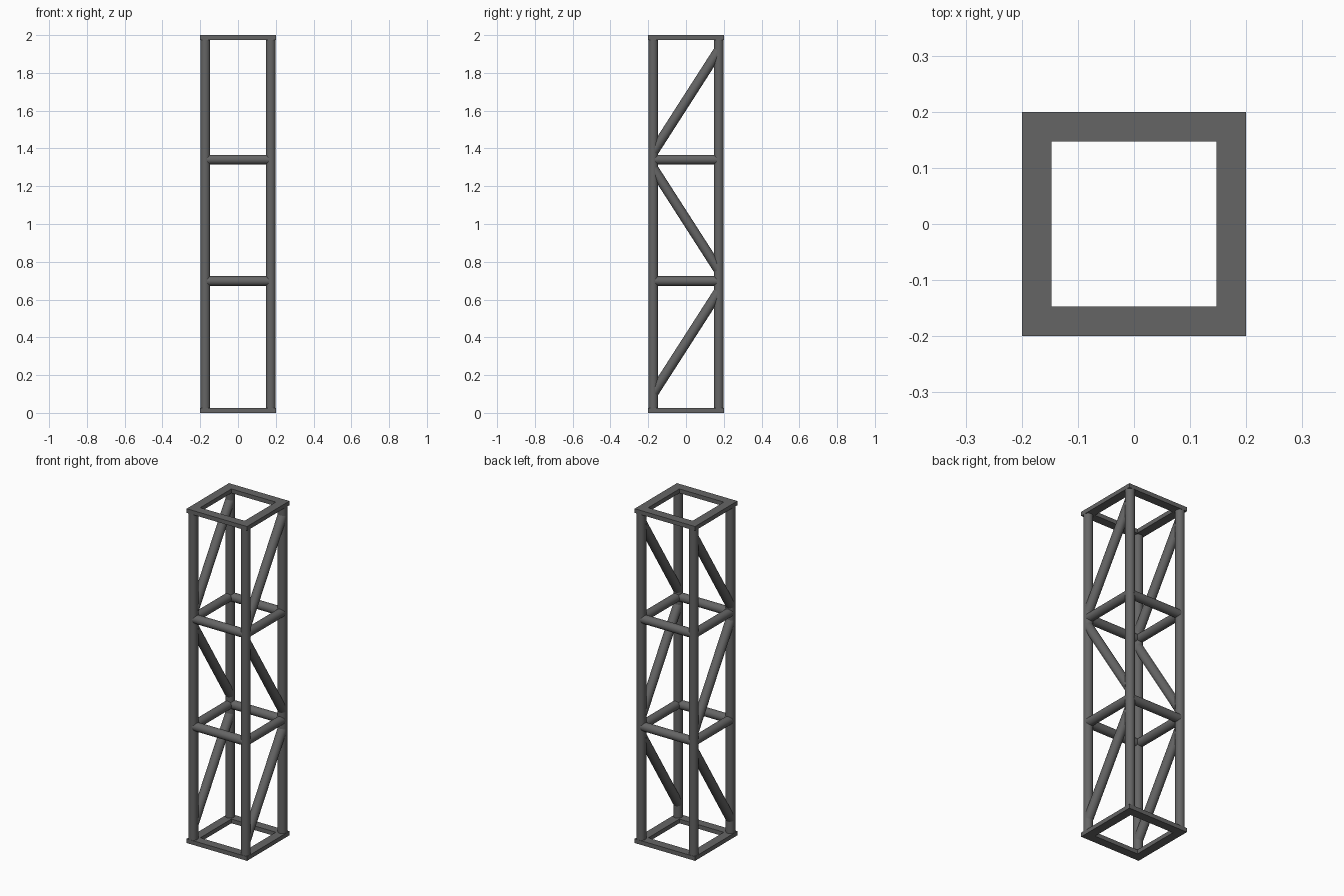
import bpy, bmesh, math
from mathutils import Vector

if "Cube" in bpy.data.objects:
    bpy.data.objects.remove(bpy.data.objects["Cube"])

C = 0.1735   # centre line of the legs
R = 0.0262   # tube radius

steel = bpy.data.materials.new("dark_steel")
steel.diffuse_color = (0.13, 0.13, 0.13, 1)
steel.use_nodes = True
steel.node_tree.nodes["Principled BSDF"].inputs["Base Color"].default_value = steel.diffuse_color


def tube(name, a, b, r=R):
    a, b = Vector(a), Vector(b)
    d = b - a
    bpy.ops.mesh.primitive_cylinder_add(vertices=32, radius=r, depth=d.length,
                                        location=(a + b) / 2)
    o = bpy.context.object
    o.name = name
    o.rotation_euler = d.to_track_quat('Z', 'Y').to_euler()
    o.data.materials.append(steel)
    bpy.ops.object.shade_smooth_by_angle(angle=math.radians(40))
    return o


def brace(x, z_mid, rise, half=0.165, r=R):
    # slanted tube whose ends are cut vertically, flush inside the legs
    o = tube("diagonal_brace", (x, -half, z_mid), (x, half, z_mid), r)
    slope = rise / half
    stretch = math.hypot(1, slope)
    m = o.rotation_euler.to_matrix()
    for v in o.data.vertices:
        p = m @ v.co
        v.co = (p.x, p.y, p.z * stretch + p.y * slope)
    o.rotation_euler = (0, 0, 0)


def square_frame(name, z0, z1, outer=0.2, inner=0.147):
    bm = bmesh.new()
    corners = [(-1, -1), (1, -1), (1, 1), (-1, 1)]
    ring = lambda s, z: [bm.verts.new((x * s, y * s, z)) for x, y in corners]
    loops = [ring(outer, z0), ring(outer, z1), ring(inner, z1), ring(inner, z0)]
    for k in range(4):
        p, q = loops[k], loops[(k + 1) % 4]
        for i in range(4):
            j = (i + 1) % 4
            bm.faces.new((p[i], p[j], q[j], q[i]))
    bmesh.ops.recalc_face_normals(bm, faces=bm.faces)
    me = bpy.data.meshes.new(name)
    bm.to_mesh(me)
    bm.free()
    me.materials.append(steel)
    bpy.context.collection.objects.link(bpy.data.objects.new(name, me))


# end frames
square_frame("bottom_frame", 0, 0.025)
square_frame("top_frame", 1.975, 2)

# corner legs
for x in (-C, C):
    for y in (-C, C):
        tube("leg", (x, y, 0.01), (x, y, 1.99))

# horizontal rungs on all four sides
E = 0.165
for z in (0.698, 1.341):
    for s in (-C, C):
        tube("rung_x", (-E, s, z), (E, s, z), 0.0255)
        tube("rung_y", (s, -E, z), (s, E, z), 0.0255)

# zigzag diagonal braces on the left and right sides
for x in (-C, C):
    for mid, up in ((0.373, 1), (1.025, -1), (1.65, 1)):
        brace(x, mid, up * 0.257)
